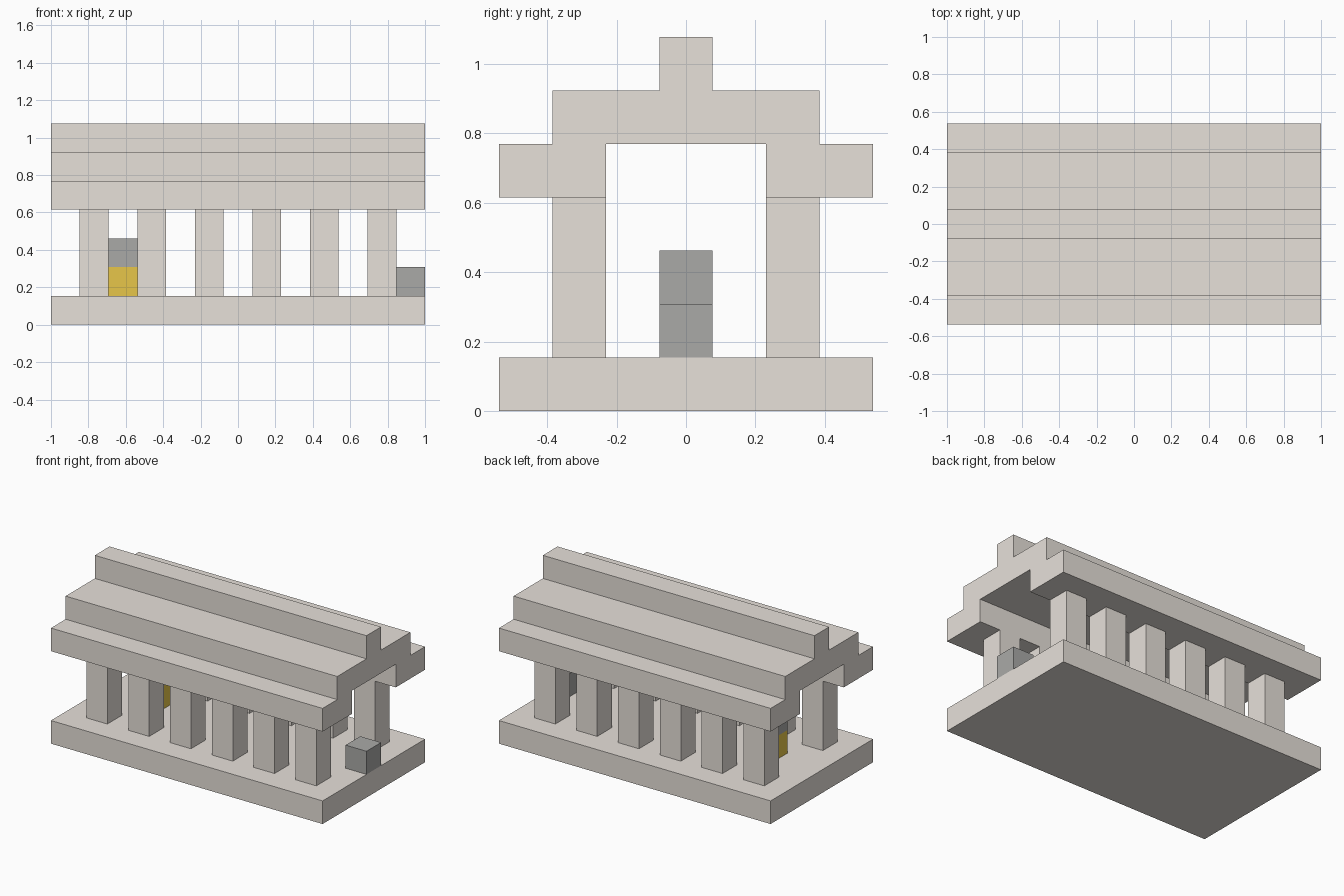
import bpy
import bmesh

old = bpy.data.objects.get("Cube")
if old:
    bpy.data.objects.remove(old, do_unlink=True)

# The building sits on a block grid, 13 blocks long and 7 deep
U = 2 / 13
LENGTH, DEPTH = 13, 7


def make_material(name, rgb):
    mat = bpy.data.materials.new(name)
    mat.use_nodes = True
    colour = (*rgb, 1)
    mat.diffuse_color = colour
    mat.node_tree.nodes["Principled BSDF"].inputs["Base Color"].default_value = colour
    return mat


pale_stone = make_material("pale_stone", (0.82, 0.77, 0.72))
grey_stone = make_material("grey_stone", (0.40, 0.40, 0.39))
gold = make_material("gold", (0.83, 0.59, 0.07))


def extrude_profile(name, profile, x0, x1, mat):
    """Extrude a (y, z) outline along x, all in block units."""
    bm = bmesh.new()
    verts = [bm.verts.new(((x0 - LENGTH / 2) * U, (y - DEPTH / 2) * U, z * U))
             for y, z in profile]
    face = bm.faces.new(verts)
    result = bmesh.ops.extrude_face_region(bm, geom=[face])
    moved = [v for v in result["geom"] if isinstance(v, bmesh.types.BMVert)]
    bmesh.ops.translate(bm, verts=moved, vec=((x1 - x0) * U, 0, 0))
    bmesh.ops.recalc_face_normals(bm, faces=bm.faces)
    mesh = bpy.data.meshes.new(name)
    bm.to_mesh(mesh)
    bm.free()
    mesh.materials.append(mat)
    obj = bpy.data.objects.new(name, mesh)
    bpy.context.collection.objects.link(obj)
    return obj


def block(name, x, y, z, mat, height=1):
    top = z + height
    return extrude_profile(
        name, [(y, z), (y + 1, z), (y + 1, top), (y, top)], x, x + 1, mat)


# Base slab
extrude_profile("base", [(0, 0), (DEPTH, 0), (DEPTH, 1), (0, 1)],
                0, LENGTH, pale_stone)

# Two rows of square columns
for row, y in (("front", 1), ("back", 5)):
    for i in range(6):
        block(f"{row}_column_{i + 1}", 1 + 2 * i, y, 1, pale_stone, height=3)

# Stepped roof, open underneath along the middle
half = [(0, 4), (2, 4), (2, 5)]
steps = [(3, 7), (3, 6), (1, 6), (1, 5), (0, 5)]
mirror = lambda pts: [(DEPTH - y, z) for y, z in reversed(pts)]
extrude_profile("roof", half + mirror(half) + mirror(steps) + steps,
                0, LENGTH, pale_stone)

# Statue inside, and the altar block at the entrance
block("statue_body", 2, 3, 1, gold)
block("statue_head", 2, 3, 2, grey_stone)
block("altar", 12, 3, 1, grey_stone)
